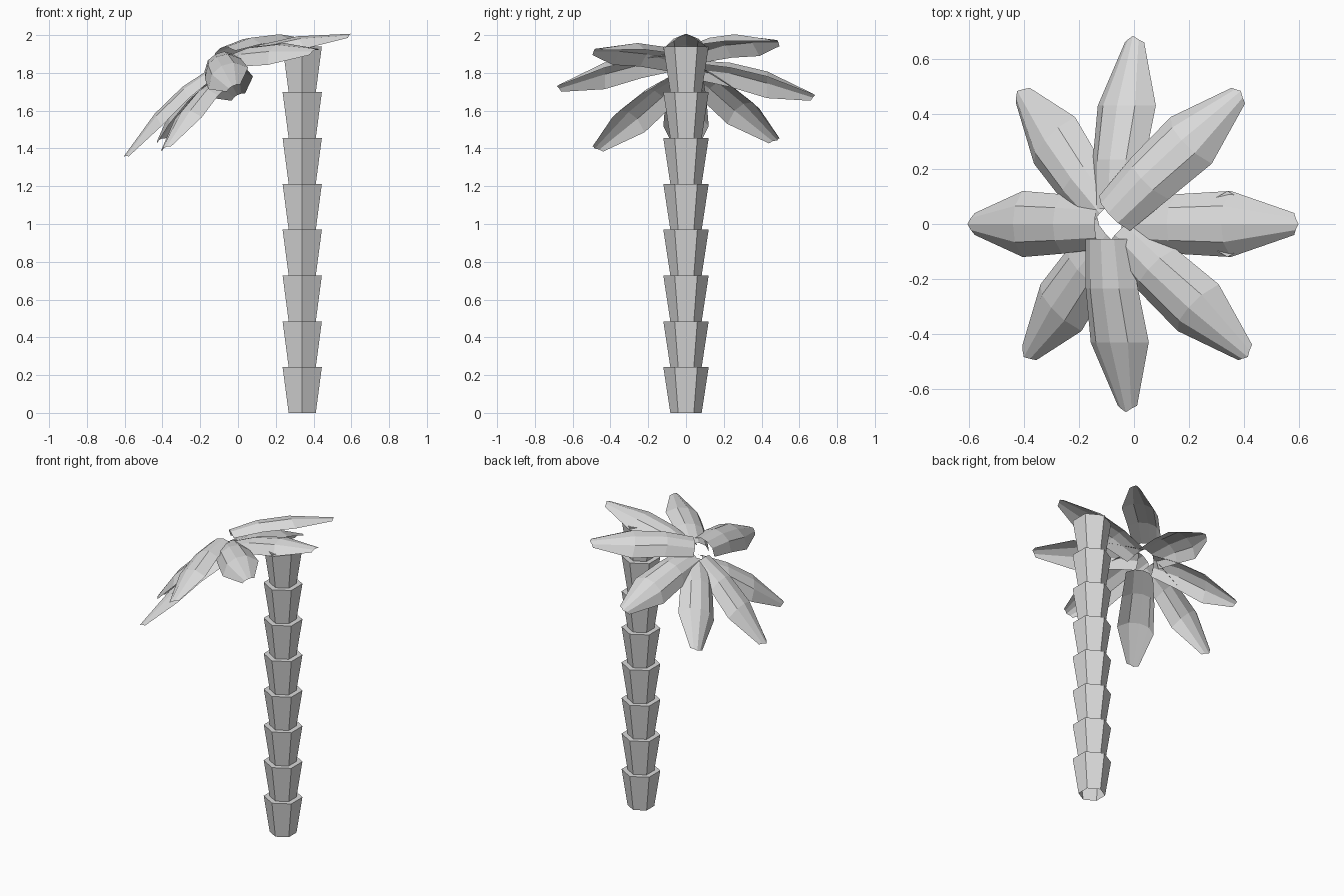
import bpy, bmesh, math
from mathutils import Matrix, Vector

cube = bpy.data.objects.get("Cube")
if cube:
    bpy.data.objects.remove(cube, do_unlink=True)

# One plain grey for the whole tree
grey = bpy.data.materials.new("plain_grey")
grey.use_nodes = True
colour = (0.7, 0.7, 0.7, 1)
grey.diffuse_color = colour
grey.node_tree.nodes["Principled BSDF"].inputs["Base Color"].default_value = colour


def loft(name, rows, closed=False, cap=False):
    """Join rows of points into a flat-shaded skin."""
    bm = bmesh.new()
    grid = [[bm.verts.new(p) for p in row] for row in rows]
    n = len(rows[0])
    for a, b in zip(grid, grid[1:]):
        for i in range(n if closed else n - 1):
            j = (i + 1) % n
            bm.faces.new((a[i], a[j], b[j], b[i]))
    if cap:
        bm.faces.new(grid[-1])
    bm.normal_update()
    mesh = bpy.data.meshes.new(name)
    bm.to_mesh(mesh)
    bm.free()
    mesh.materials.append(grey)
    obj = bpy.data.objects.new(name, mesh)
    bpy.context.collection.objects.link(obj)
    return obj


# Trunk: stacked six-sided flaring cups with a ledge at each joint
SEGMENTS, STEP = 8, 0.2425
R_LOW, R_HIGH, TRUNK_X = 0.083, 0.12, 0.34


def hexagon(r, z):
    return [(TRUNK_X + r * math.sin(k * math.pi / 3),
             -r * math.cos(k * math.pi / 3), z) for k in range(6)]


rings = []
for s in range(SEGMENTS):
    rings += [hexagon(R_LOW, s * STEP), hexagon(R_HIGH, (s + 1) * STEP)]
loft("trunk", rings, closed=True, cap=True)

# Crown: eight arched leaves around a tilted axis
# Each leaf section: distance out, ridge height, half width, edge drop
SECTIONS = [(0.055, 0.20, 0.09, 0.05), (0.235, 0.185, 0.108, 0.07),
            (0.43, 0.13, 0.12, 0.075), (0.66, 0.008, 0.04, 0.012)]
TIP_REACH = 0.024
LIFTS = [0, 0.07, 0, -0.01, 0, -0.06, 0.054, 0.017]
crown = Matrix.Translation((0, 0, 1.675)) @ Matrix.Rotation(math.radians(-28.4), 4, 'Y')

for k, lift in enumerate(LIFTS):
    frame = crown @ Matrix.Rotation(k * math.pi / 4, 4, 'Z')
    rows = []
    for out, height, half, drop in SECTIONS:
        row = []
        for side, fall in ((-1, 1), (-0.55, 0.2), (0, 0), (0.55, 0.2), (1, 1)):
            # the last section comes to a point
            reach = TIP_REACH * (1 - abs(side)) if out > 0.6 else 0
            row.append(frame @ Vector((out + reach, half * side,
                                       height + lift - drop * fall)))
        rows.append(row)
    # wind so that the upper side faces outward
    loft(f"leaf_{k + 1}", [row[::-1] for row in rows])
